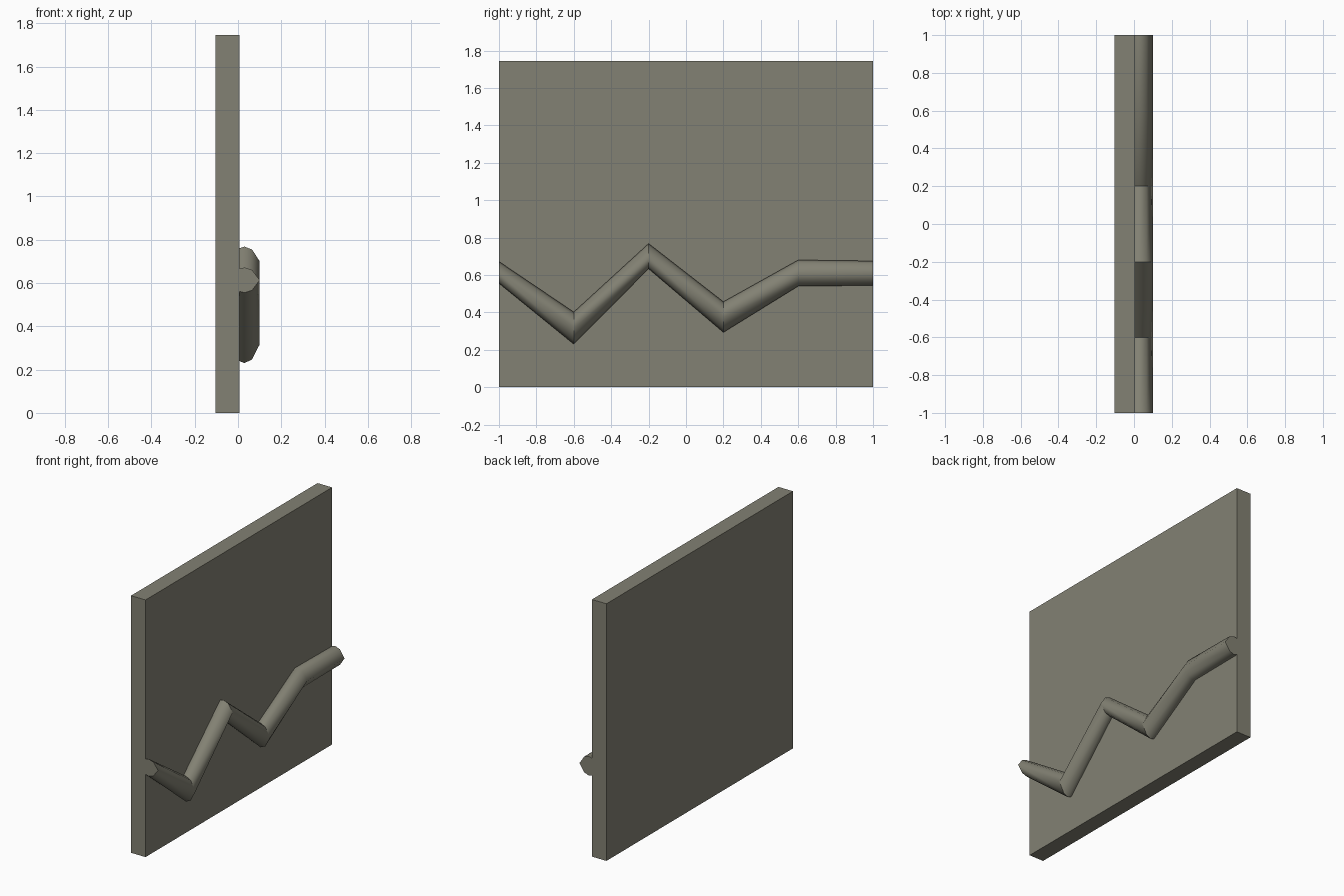
import bpy, bmesh

if "Cube" in bpy.data.objects:
    bpy.data.objects.remove(bpy.data.objects["Cube"])

mat = bpy.data.materials.new("grey_olive")
mat.diffuse_color = (0.225, 0.22, 0.172, 1)
mat.use_nodes = True
mat.node_tree.nodes["Principled BSDF"].inputs["Base Color"].default_value = mat.diffuse_color


def make_object(name, bm):
    bmesh.ops.recalc_face_normals(bm, faces=bm.faces)
    mesh = bpy.data.meshes.new(name)
    bm.to_mesh(mesh)
    bm.free()
    mesh.materials.append(mat)
    ob = bpy.data.objects.new(name, mesh)
    bpy.context.collection.objects.link(ob)
    return ob


# Upright wall panel
bm = bmesh.new()
bmesh.ops.create_cube(bm, size=1)
for v in bm.verts:
    v.co.x = -0.0485 + v.co.x * 0.109
    v.co.y *= 2
    v.co.z = (v.co.z + 0.5) * 1.745
make_object("wall_panel", bm)

# Zigzag tube: vertical cross-sections (y, bottom, top) along the panel
sections = [(-1, 0.555, 0.672), (-0.6, 0.23, 0.402), (-0.2, 0.633, 0.768),
            (0.2, 0.293, 0.457), (0.6, 0.54, 0.68), (1, 0.544, 0.675)]
half = [(-0.02, 0.6), (0.005, 0.88), (0.03, 1), (0.065, 0.8), (0.1, 0)]
profile = half + [(x, -f) for x, f in reversed(half[:-1])]

bm = bmesh.new()
rings = []
for y, lo, hi in sections:
    mid, r = (lo + hi) / 2, (hi - lo) / 2
    rings.append([bm.verts.new((x, y, mid + f * r)) for x, f in profile])
n = len(profile)
for a, b in zip(rings, rings[1:]):
    for i in range(n):
        j = (i + 1) % n
        bm.faces.new((a[i], a[j], b[j], b[i]))
bm.faces.new(rings[0])
bm.faces.new(rings[-1])
tube = make_object("zigzag_tube", bm)

# Round the tube, keep its bends and ends crisp
tube.data.shade_smooth()
bm = bmesh.new()
bm.from_mesh(tube.data)
for e in bm.edges:
    if abs(e.verts[0].co.y - e.verts[1].co.y) < 1e-4 and abs(e.verts[0].co.y - 0.6) > 0.01:
        e.smooth = False
bm.to_mesh(tube.data)
bm.free()
